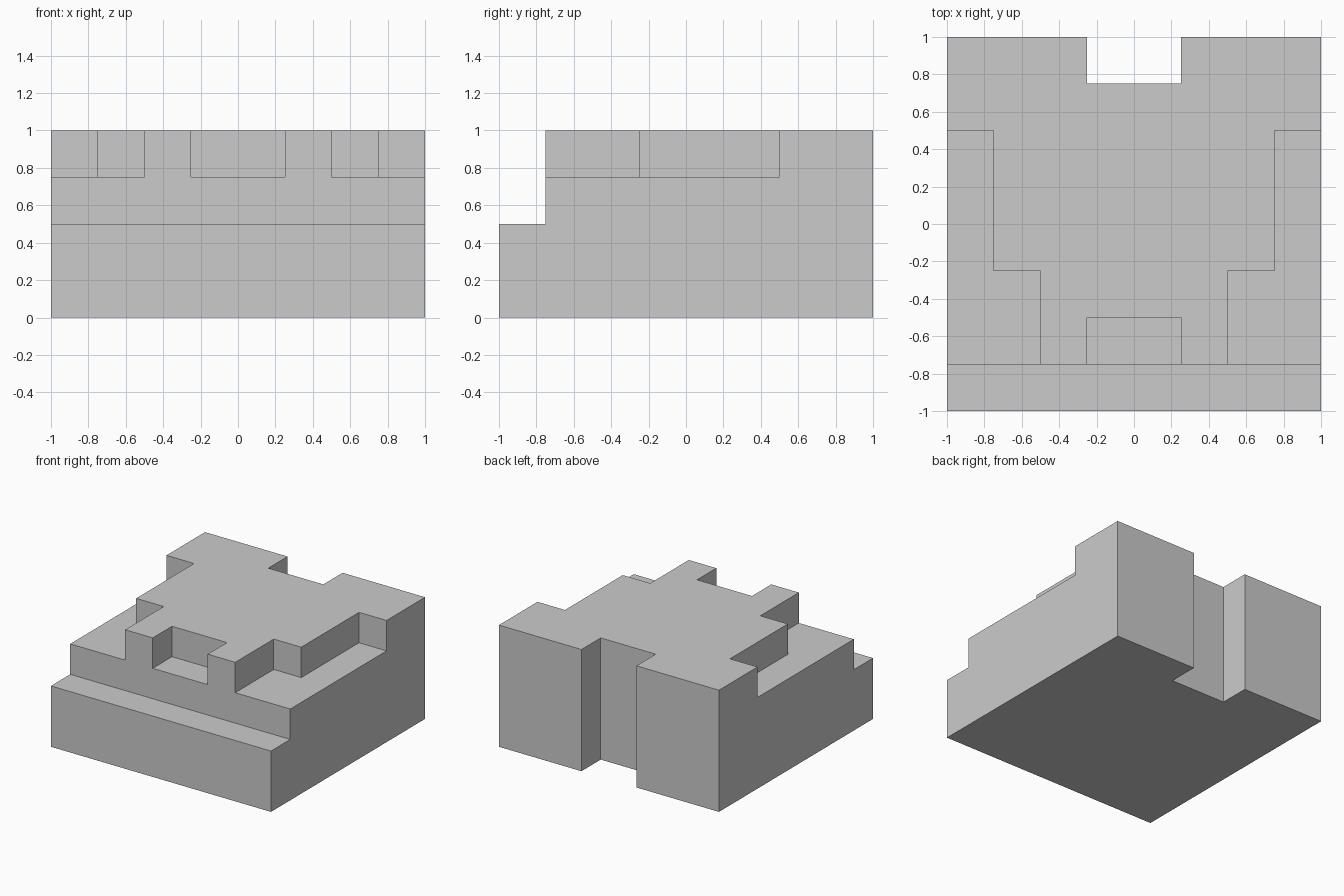
import bpy, bmesh

if "Cube" in bpy.data.objects:
    bpy.data.objects.remove(bpy.data.objects["Cube"])


def prism(name, outline, z0, z1):
    """Solid made by extruding an (x, y) outline from z0 up to z1."""
    bm = bmesh.new()
    face = bm.faces.new([bm.verts.new((x, y, z0)) for x, y in outline])
    top = bmesh.ops.extrude_face_region(bm, geom=[face])["geom"]
    verts = [v for v in top if isinstance(v, bmesh.types.BMVert)]
    bmesh.ops.translate(bm, verts=verts, vec=(0, 0, z1 - z0))
    bmesh.ops.recalc_face_normals(bm, faces=bm.faces[:])
    mesh = bpy.data.meshes.new(name)
    bm.to_mesh(mesh)
    bm.free()
    obj = bpy.data.objects.new(name, mesh)
    bpy.context.collection.objects.link(obj)
    return obj


def rect(x0, x1, y0, y1):
    return [(x0, y0), (x1, y0), (x1, y1), (x0, y1)]


def cut(target, name, outline, z0, z1):
    """Subtract a hidden prism from the target."""
    cutter = prism(name, outline, z0, z1)
    cutter.hide_render = True
    cutter.display_type = 'WIRE'
    mod = target.modifiers.new(name, 'BOOLEAN')
    mod.operation = 'DIFFERENCE'
    mod.solver = 'EXACT'
    mod.object = cutter


OUT = 1.2   # cutters overshoot the block

# Main block
block = prism("stepped_block", rect(-1, 1, -1, 1), 0, 1)

# Low step along the front
cut(block, "front_step_cutter", rect(-OUT, OUT, -OUT, -0.75), 0.5, OUT)

# Full-height slot in the back
cut(block, "back_slot_cutter", rect(-0.25, 0.25, 0.75, OUT), -0.2, OUT)

# Shallow notch in the front of the raised top
cut(block, "front_notch_cutter", rect(-0.25, 0.25, -OUT, -0.5), 0.75, OUT)

# Stepped ledges, mirrored left and right
ledge = [(0.5, -OUT), (OUT, -OUT), (OUT, 0.5),
         (0.75, 0.5), (0.75, -0.25), (0.5, -0.25)]
for side, s in (("right", 1), ("left", -1)):
    cut(block, side + "_ledge_cutter", [(s * x, y) for x, y in ledge], 0.75, OUT)
